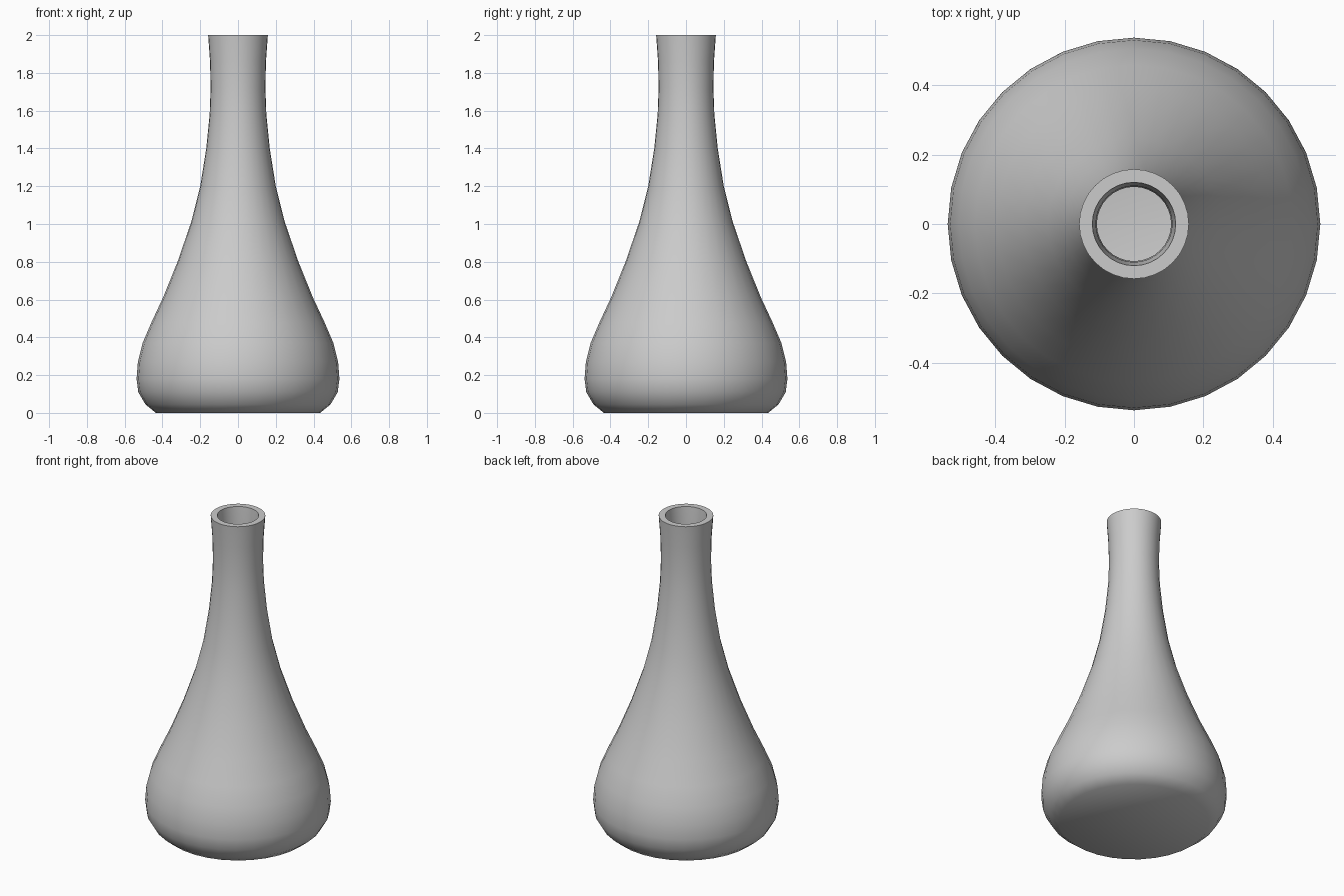
import bpy
import bmesh
from math import tau
from mathutils import Vector, Matrix

cube = bpy.data.objects.get("Cube")
if cube:
    bpy.data.objects.remove(cube, do_unlink=True)

SIDES = 32
WALL = 0.038

# Outer silhouette as (radius, height), foot to lip
outer = [Vector(p) for p in (
    (0.435, 0), (0.49, 0.045), (0.528, 0.11), (0.537, 0.18), (0.53, 0.27),
    (0.505, 0.37), (0.458, 0.48), (0.397, 0.61), (0.32, 0.8), (0.248, 1.01),
    (0.2, 1.2), (0.168, 1.4), (0.15, 1.58), (0.145, 1.72), (0.148, 1.86),
    (0.158, 2.0))]

# Inner wall: the silhouette moved inwards by the wall thickness
inner = []
for i, point in enumerate(outer):
    along = outer[min(i + 1, len(outer) - 1)] - outer[max(i - 1, 0)]
    inner.append(point + Vector((-along.y, along.x)).normalized() * WALL)
inner[0].y = WALL
inner[-1].y = outer[-1].y

# Closed section from the underside centre, over the lip, to the inside floor
section = [Vector((0, 0))] + outer + inner[::-1] + [Vector((0, WALL))]

# Turn the section around the vertical axis
bm = bmesh.new()
verts = [bm.verts.new((p.x, 0, p.y)) for p in section]
edges = [bm.edges.new(pair) for pair in zip(verts, verts[1:])]
bmesh.ops.spin(bm, geom=verts + edges, cent=(0, 0, 0), axis=(0, 0, 1),
               angle=tau, steps=SIDES, use_merge=False, use_duplicate=False)
bmesh.ops.remove_doubles(bm, verts=bm.verts, dist=0.0005)
bmesh.ops.recalc_face_normals(bm, faces=bm.faces)

mesh = bpy.data.meshes.new("vase")
bm.to_mesh(mesh)
bm.free()
vase = bpy.data.objects.new("vase", mesh)
bpy.context.collection.objects.link(vase)

# Plain grey ceramic
grey = bpy.data.materials.new("grey_ceramic")
grey.use_nodes = True
color = (0.6, 0.6, 0.6, 1)
grey.diffuse_color = color
grey.node_tree.nodes["Principled BSDF"].inputs["Base Color"].default_value = color
mesh.materials.append(grey)

# Smooth walls with crisp lip and foot
bpy.ops.object.select_all(action="DESELECT")
vase.select_set(True)
bpy.context.view_layer.objects.active = vase
bpy.ops.object.shade_smooth_by_angle(angle=0.7)
